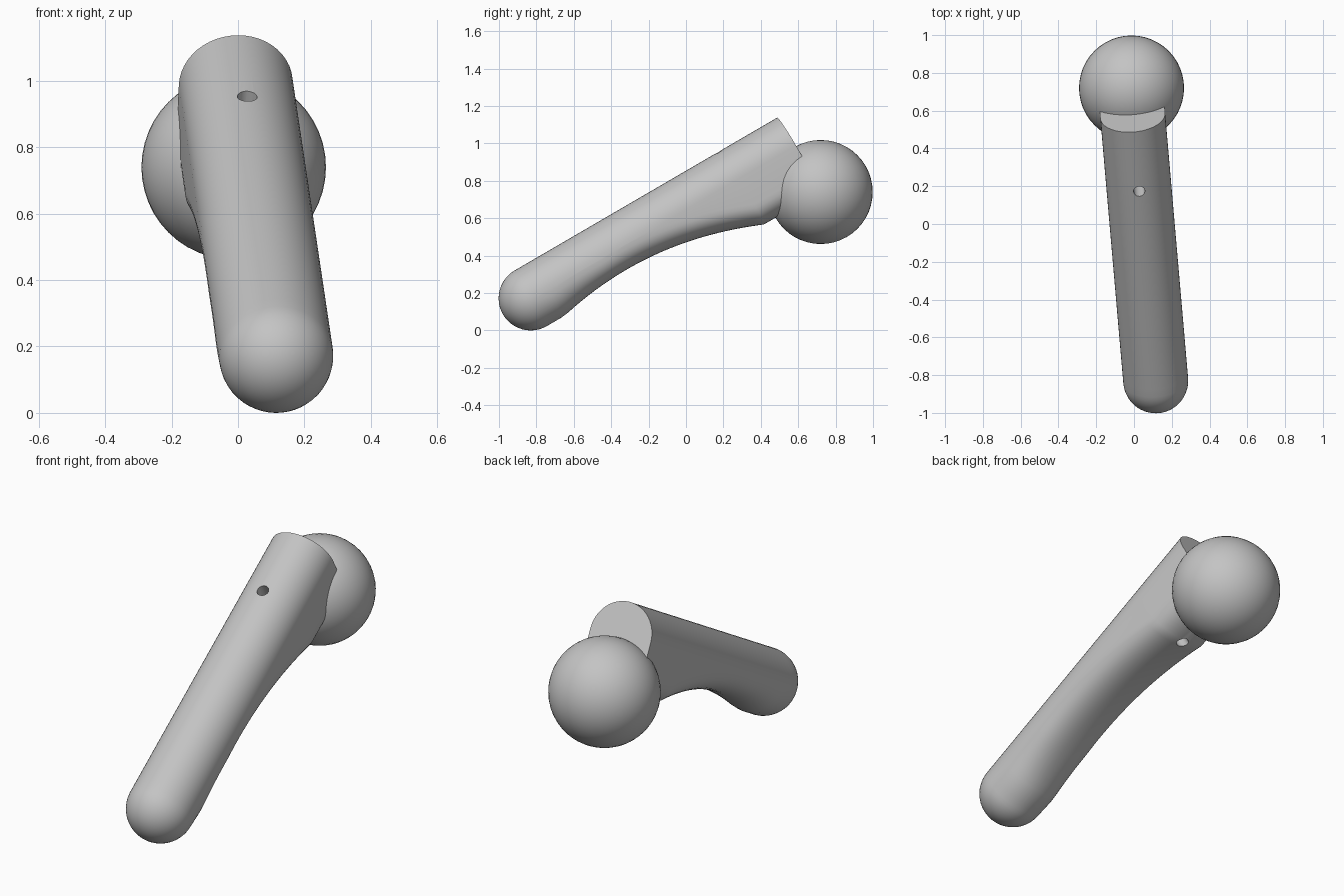
import bpy, bmesh, math
from mathutils import Vector, Matrix

if "Cube" in bpy.data.objects:
    bpy.data.objects.remove(bpy.data.objects["Cube"], do_unlink=True)

# Single grey material
GREY = (0.55, 0.55, 0.55, 1)
grey = bpy.data.materials.new("light grey")
grey.diffuse_color = GREY
grey.use_nodes = True
grey.node_tree.nodes["Principled BSDF"].inputs["Base Color"].default_value = GREY

# Shaft frame: local x = sideways, y = along the shaft, z = up from the shaft
along = Vector((-0.075, 0.864, 0.503)).normalized()
side = along.cross(Vector((0, 0, 1))).normalized()
up = side.cross(along)
frame = Matrix((side, along, up)).transposed().to_4x4()
frame.translation = (0.115, -0.83, 0.172)

R = 0.172        # half width of the shaft
LENGTH = 1.628   # from round tip centre to flat end
SEG = 24         # segments in each half of the cross-section


def add_object(name, bm, matrix):
    mesh = bpy.data.meshes.new(name)
    bmesh.ops.recalc_face_normals(bm, faces=bm.faces)
    bm.to_mesh(mesh)
    bm.free()
    obj = bpy.data.objects.new(name, mesh)
    obj.matrix_world = matrix
    mesh.materials.append(grey)
    bpy.context.collection.objects.link(obj)
    return obj


def smooth(obj):
    bpy.ops.object.select_all(action='DESELECT')
    obj.select_set(True)
    bpy.context.view_layer.objects.active = obj
    bpy.ops.object.shade_smooth_by_angle(angle=math.radians(30))


def section(s):
    """Round top, straight sides and a rounded underside of varying depth."""
    depth = min(0.286, 0.125 + 0.28 * (s - 0.52) ** 2)
    if s < 0.3:
        depth = min(depth, R)
    blend = min(1.0, s / 0.4)
    bulge = min(depth, R + (0.125 - R) * blend)
    power = 2 / (2 + 0.35 * blend)
    pts = []
    for i in range(SEG + 1):
        a = math.pi * i / SEG
        pts.append((R * math.cos(a), s, R * math.sin(a)))
    for i in range(SEG + 1):
        a = math.pi * i / SEG
        c, n = math.cos(a), math.sin(a)
        x = -math.copysign(abs(c) ** power, c) * R
        pts.append((x, s, -(depth - bulge) - bulge * max(n, 0) ** power))
    return pts


# Shaft: hemispherical tip lofted into the curved-belly body
rings = []
for k in range(1, 12):
    a = math.pi / 2 * k / 12
    rings.append([(x * math.sin(a), -R * math.cos(a), z * math.sin(a))
                  for x, _, z in section(0)])
kink = 0.52 + math.sqrt((0.286 - 0.125) / 0.28)
stations = [kink * i / 28 for i in range(29)] + [1.42, LENGTH]
rings += [section(s) for s in stations]

bm = bmesh.new()
loops = [[bm.verts.new(p) for p in ring] for ring in rings]
tip = bm.verts.new((0, -R, 0))
n = len(loops[0])
for i in range(n):
    j = (i + 1) % n
    bm.faces.new((tip, loops[0][j], loops[0][i]))
    for a, b in zip(loops, loops[1:]):
        bm.faces.new((a[i], a[j], b[j], b[i]))
bm.faces.new(loops[-1])
bmesh.ops.remove_doubles(bm, verts=bm.verts, dist=0.0002)
shaft = add_object("shaft", bm, frame)

# Drilled hole straight through the thick end
bm = bmesh.new()
bmesh.ops.create_cone(bm, cap_ends=True, segments=24, radius1=0.03, radius2=0.03,
                      depth=1.2, matrix=Matrix.Translation((0, 1.263, 0)))
cutter = add_object("hole_cutter", bm, frame)
cutter.hide_render = True
bool_mod = shaft.modifiers.new("hole", 'BOOLEAN')
bool_mod.operation = 'DIFFERENCE'
bool_mod.solver = 'EXACT'
bool_mod.object = cutter
bpy.context.view_layer.objects.active = shaft
bpy.ops.object.modifier_apply(modifier="hole")
bpy.data.objects.remove(cutter, do_unlink=True)
smooth(shaft)

# Ball head
bm = bmesh.new()
bmesh.ops.create_uvsphere(bm, u_segments=48, v_segments=24, radius=0.278)
ball = add_object("ball_head", bm, Matrix.Translation((-0.013, 0.72, 0.74)))
smooth(ball)
